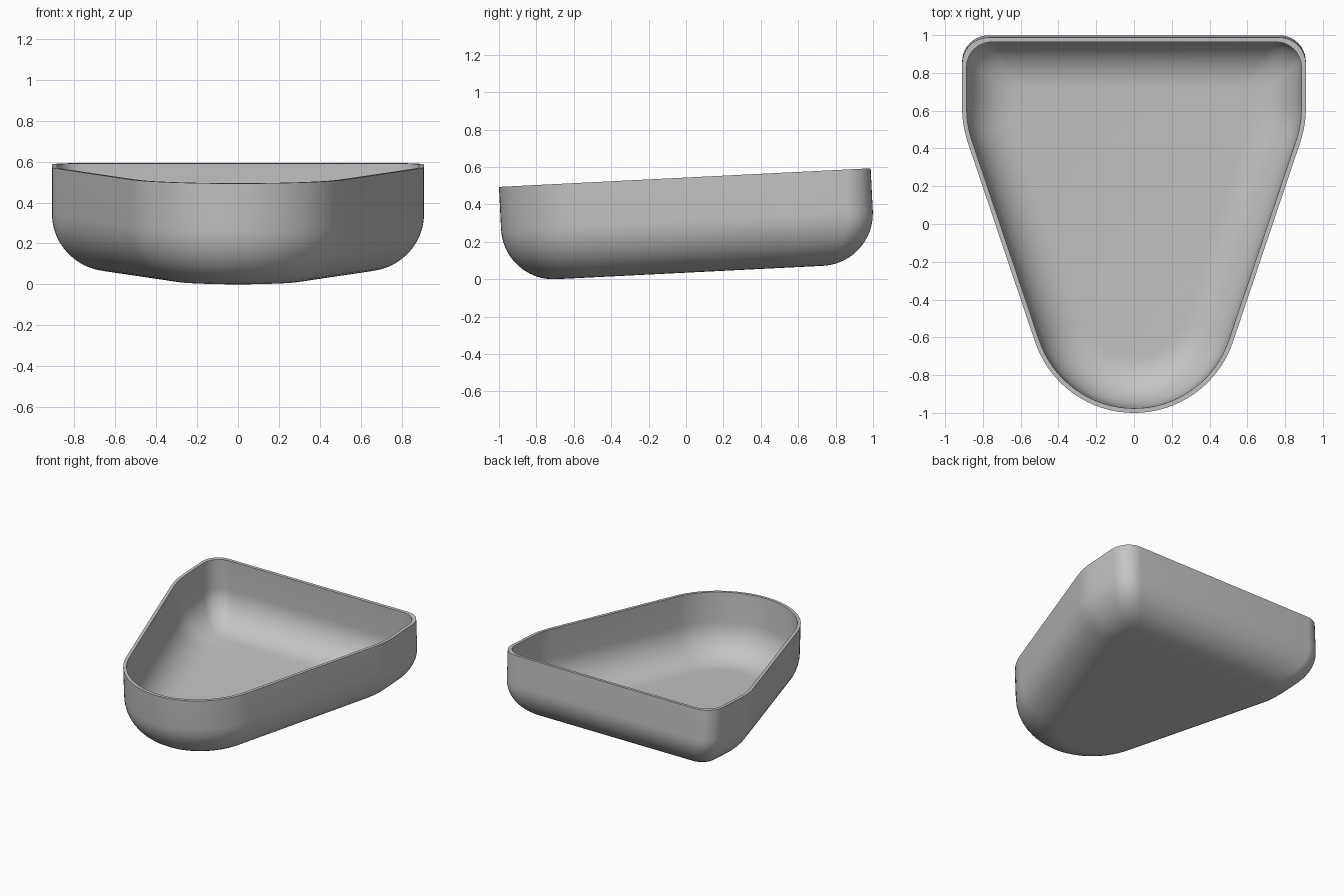
import bpy
import bmesh
from math import sin, cos, pi, atan2, asin, hypot, radians
from mathutils import Matrix, Vector

cube = bpy.data.objects.get("Cube")
if cube:
    bpy.data.objects.remove(cube, do_unlink=True)

# Main dimensions before tilting
HALF_W, BACK_Y = 0.91, 1.014
HEIGHT, WALL, FILLET = 0.508, 0.024, 0.28
NOSE_Y, NOSE_R = -0.423, 0.553
BEND_Y, BEND_R = 0.64, 0.57
CORNER_R = 0.14
TILT = atan2(0.05, 1)

# Angle at which the slanted sides touch the nose and bend arcs
dx, dy = HALF_W - BEND_R, BEND_Y - NOSE_Y
SLANT = atan2(dx, dy) + asin((BEND_R - NOSE_R) / hypot(dx, dy))


def arc(cx, cy, r, start, end, steps):
    """Points on an arc, both ends included."""
    angles = [start + (end - start) * i / steps for i in range(steps + 1)]
    return [(cx + r * cos(a), cy + r * sin(a)) for a in angles]


def outline(d):
    """Plan outline of the tray moved inward by d, anticlockwise."""
    r = CORNER_R - 0.3 * d
    right = arc(0, NOSE_Y, NOSE_R - d, -pi / 2, -SLANT, 16)
    right += arc(dx, BEND_Y, BEND_R - d, -SLANT, 0, 6)
    right += arc(HALF_W - d - r, BACK_Y - d - r, r, 0, pi / 2, 10)
    left = [(-x, y) for x, y in reversed(right[1:])]
    return right + left


def wall_section(inset, radius, floor):
    """Section (inset, height) from the floor edge up to the rim."""
    steps = 12
    pts = []
    for i in range(steps + 1):
        a = pi / 2 * i / steps
        pts.append((inset + radius * (1 - sin(a)), floor + radius * (1 - cos(a))))
    return pts + [(inset, HEIGHT)]


# Tray shell: outer wall up, over the rim, inner wall down
section = wall_section(0, FILLET, 0)
section += reversed(wall_section(WALL, FILLET - WALL, WALL))

bm = bmesh.new()
rings = [[bm.verts.new((x, y, z)) for x, y in outline(d)] for d, z in section]
for low, high in zip(rings, rings[1:]):
    n = len(low)
    for i in range(n):
        j = (i + 1) % n
        bm.faces.new((low[i], low[j], high[j], high[i]))
bm.faces.new(list(reversed(rings[0])))
bm.faces.new(rings[-1])

# Tilt the back upward and rest the lowest point on the ground
bm.transform(Matrix.Rotation(TILT, 4, 'X'))
lowest = min(v.co.z for v in bm.verts)
bmesh.ops.translate(bm, verts=bm.verts, vec=Vector((0, 0, -lowest)))
bmesh.ops.recalc_face_normals(bm, faces=bm.faces)

mesh = bpy.data.meshes.new("tray_shell")
bm.to_mesh(mesh)
bm.free()
tray = bpy.data.objects.new("tray_shell", mesh)
bpy.context.collection.objects.link(tray)

# Plain grey material
grey = bpy.data.materials.new("plain_grey")
grey.use_nodes = True
colour = (0.55, 0.55, 0.55, 1)
grey.diffuse_color = colour
grey.node_tree.nodes["Principled BSDF"].inputs["Base Color"].default_value = colour
mesh.materials.append(grey)

bpy.ops.object.select_all(action='DESELECT')
tray.select_set(True)
bpy.context.view_layer.objects.active = tray
bpy.ops.object.shade_smooth_by_angle(angle=radians(40))
